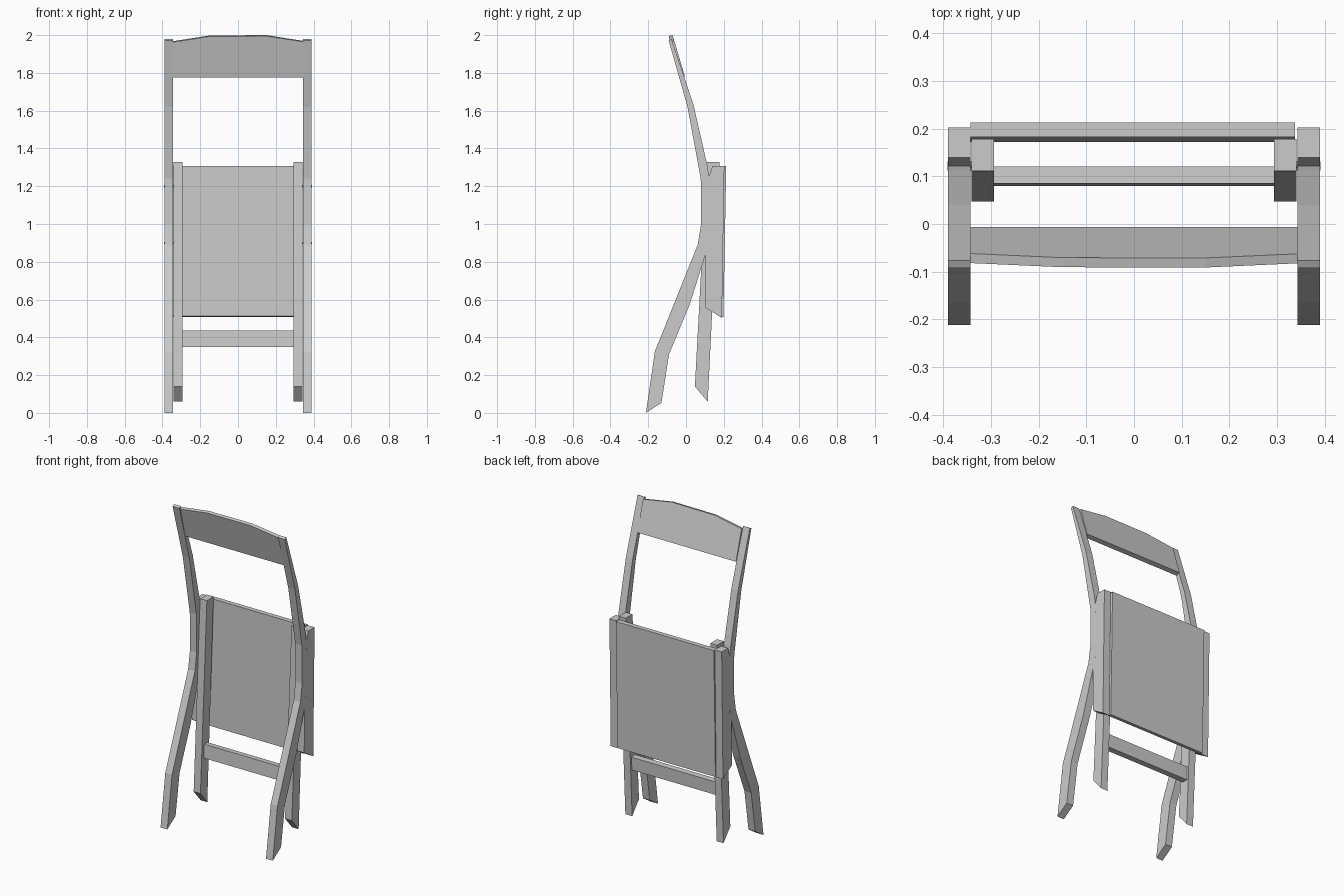
import bpy, bmesh, math
from mathutils import Matrix

if "Cube" in bpy.data.objects:
    bpy.data.objects.remove(bpy.data.objects["Cube"])


def new_object(name, bm):
    bmesh.ops.recalc_face_normals(bm, faces=bm.faces)
    mesh = bpy.data.meshes.new(name)
    bm.to_mesh(mesh)
    bm.free()
    ob = bpy.data.objects.new(name, mesh)
    bpy.context.collection.objects.link(ob)
    return ob


def side_profile(name, pts, x0, x1):
    """Extrude a (y, z) outline from x0 to x1."""
    bm = bmesh.new()
    face = bm.faces.new([bm.verts.new((x0, y, z)) for y, z in pts])
    ext = bmesh.ops.extrude_face_region(bm, geom=[face])
    verts = [v for v in ext["geom"] if isinstance(v, bmesh.types.BMVert)]
    bmesh.ops.translate(bm, verts=verts, vec=(x1 - x0, 0, 0))
    return new_object(name, bm)


def mirrored(ob):
    """Mirror a part across the x = 0 plane."""
    ob.modifiers.new("Mirror", 'MIRROR').use_mirror_merge = False
    return ob


# Long bent posts: front feet up through to the backrest
post = [(-0.212, 0.0), (-0.13, 0.053), (-0.09, 0.31), (0.02, 0.575),
        (0.104, 0.84), (0.11, 1.0), (0.122, 1.25), (0.113, 1.31),
        (0.04, 1.63), (-0.077, 1.98), (-0.092, 1.972), (0.008, 1.62),
        (0.078, 1.24), (0.08, 1.0), (0.062, 0.89), (-0.165, 0.325)]
mirrored(side_profile("long_post", post, 0.343, 0.39))

# Folded seat's side rails, lying against the back of the posts
rail = [(0.122, 1.25), (0.14, 1.308), (0.203, 1.308), (0.19, 0.503),
        (0.10, 0.558), (0.104, 0.84), (0.11, 1.0)]
mirrored(side_profile("seat_rail", rail, 0.343, 0.39))

# Short rear legs inside the posts
leg = [(0.047, 0.14), (0.115, 0.06), (0.178, 1.327), (0.111, 1.327)]
mirrored(side_profile("rear_leg", leg, 0.294, 0.341))

# Seat panel, folded upright
seat = [(0.183, 1.308), (0.213, 1.308), (0.198, 0.508), (0.172, 0.512)]
side_profile("seat_panel", seat, -0.343, 0.338)

# Stretcher between the rear legs
stretcher = [(0.08, 0.35), (0.117, 0.35), (0.121, 0.433), (0.085, 0.435)]
side_profile("stretcher", stretcher, -0.294, 0.294)

# Backrest with a gently arched top, leaning with the posts
bm = bmesh.new()
tops = [(-0.343, 1.968), (-0.15, 1.998), (0.15, 2.0), (0.343, 1.97)]
sections = []
for x, top in tops:
    lean = -0.29 * (top - 1.775)
    sections.append([bm.verts.new(p) for p in (
        (x, -0.034, 1.775), (x, -0.006, 1.782),
        (x, -0.006 + lean, top), (x, -0.026 + lean, top - 0.005))])
for a, b in zip(sections, sections[1:]):
    for i in range(4):
        j = (i + 1) % 4
        bm.faces.new((a[i], a[j], b[j], b[i]))
bm.faces.new(sections[0])
bm.faces.new(sections[-1])
new_object("backrest", bm)

# Small pivot pins tying legs, rails and posts together
bm = bmesh.new()
for y, z in ((0.125, 1.2), (0.118, 0.9)):
    bmesh.ops.create_cone(
        bm, cap_ends=True, segments=8, radius1=0.006, radius2=0.006, depth=0.06,
        matrix=Matrix.Translation((0.361, y, z)) @ Matrix.Rotation(math.pi / 2, 4, 'Y'))
mirrored(new_object("pivot_pin", bm))
